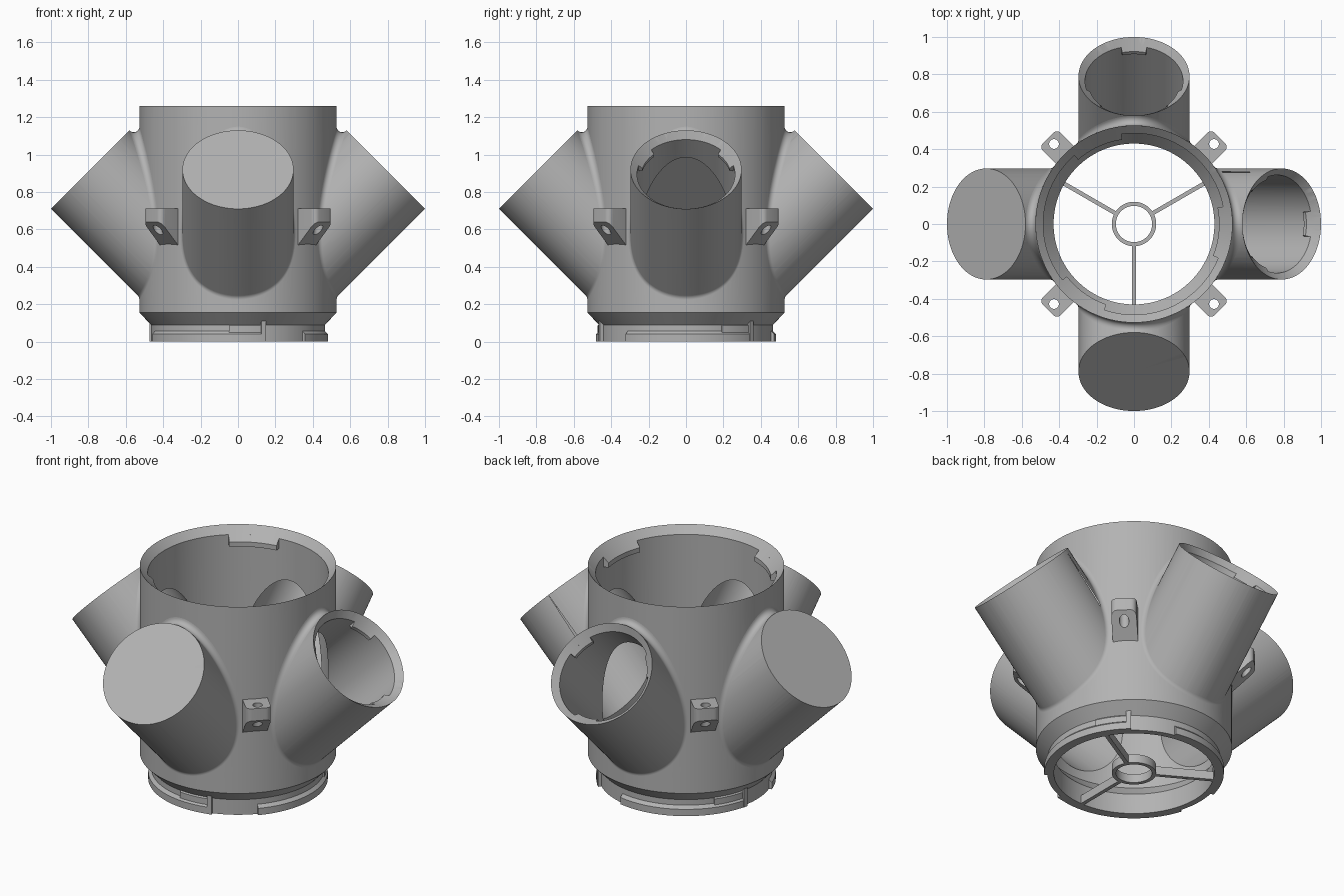
import bpy, bmesh, math
from mathutils import Matrix, Vector

cube = bpy.data.objects.get("Cube")
if cube:
    bpy.data.objects.remove(cube)

grey = bpy.data.materials.new("plain grey")
grey.use_nodes = True
colour = (0.45, 0.45, 0.45, 1)
grey.diffuse_color = colour
grey.node_tree.nodes["Principled BSDF"].inputs["Base Color"].default_value = colour

BODY_R, ARM_R, FILLET_R = 0.527, 0.297, 0.03
BODY_BORE, ARM_BORE = 0.485, 0.262
TOP, ARM_END, ARM_BASE = 1.26, 1.117, 0.13
C = math.sqrt(0.5)


def finish(name, bm, matrix=Matrix(), recalc=True):
    bmesh.ops.remove_doubles(bm, verts=bm.verts, dist=1e-5)
    if recalc:
        bmesh.ops.recalc_face_normals(bm, faces=bm.faces)
    mesh = bpy.data.meshes.new(name)
    bm.to_mesh(mesh)
    bm.free()
    mesh.transform(matrix)
    mesh.materials.append(grey)
    ob = bpy.data.objects.new(name, mesh)
    bpy.context.collection.objects.link(ob)
    return ob


def revolve(name, profile, start=0, end=360, steps=128, matrix=Matrix()):
    """Sweep a closed (radius, height) profile around the local z axis."""
    bm = bmesh.new()
    rows = []
    for i in range(steps + 1):
        a = math.radians(start + (end - start) * i / steps)
        rows.append([bm.verts.new((r * math.cos(a), r * math.sin(a), z)) for r, z in profile])
    n = len(profile)
    for p, q in zip(rows, rows[1:]):
        for k in range(n):
            m = (k + 1) % n
            bm.faces.new((p[k], p[m], q[m], q[k]))
    if end - start < 360:
        bm.faces.new(rows[0])
        bm.faces.new(rows[-1])
    return finish(name, bm, matrix)


def boolean(target, cutter, operation):
    mod = target.modifiers.new("cut", 'BOOLEAN')
    mod.operation, mod.solver, mod.object = operation, 'EXACT', cutter
    bpy.context.view_layer.objects.active = target
    bpy.ops.object.modifier_apply(modifier=mod.name)
    bpy.data.objects.remove(cutter)


def prism(name, outline, half_width, matrix):
    """Extrude an (x, z) outline along y, both ways."""
    bm = bmesh.new()
    face = bm.faces.new([bm.verts.new((x, -half_width, z)) for x, z in outline])
    new = bmesh.ops.extrude_face_region(bm, geom=[face])["geom"]
    bmesh.ops.translate(bm, vec=(0, 2 * half_width, 0),
                        verts=[v for v in new if isinstance(v, bmesh.types.BMVert)])
    # round the outer upright edges
    far = max(x for x, z in outline)
    tips = [e for e in bm.edges if all(abs(v.co.x - far) < 1e-5 for v in e.verts)
            and abs(e.verts[0].co.y - e.verts[1].co.y) < 1e-5]
    if name == "mounting_lug":
        bmesh.ops.bevel(bm, geom=tips, offset=0.03, segments=5, affect='EDGES', profile=0.5)
    return finish(name, bm, matrix)


def fillet(matrix):
    """Rolling-ball blend between an arm and the body."""
    bm = bmesh.new()
    rows, centres = [], []
    big, small = BODY_R + FILLET_R, ARM_R + FILLET_R
    for i in range(129):
        t = math.tau * i / 128
        y = small * math.cos(t)
        x = math.sqrt(big * big - y * y)
        centre = Vector((x, y, x + small * math.sin(t) / C + ARM_BASE))
        to_arm = -Vector((-C * math.sin(t), math.cos(t), C * math.sin(t)))
        to_body = -Vector((x, y, 0)) / big
        rows.append([bm.verts.new(centre + FILLET_R * to_arm.slerp(to_body, k / 8)) for k in range(9)])
        centres.append(centre)
    for p, q, c in zip(rows, rows[1:], centres):
        for k in range(8):
            f = bm.faces.new((p[k], p[k + 1], q[k + 1], q[k]))
            f.normal_update()
            if f.normal.dot(c - f.calc_center_median()) < 0:
                f.normal_flip()
    return finish("arm_fillet", bm, matrix, recalc=False)


# Arm frame: local z runs outward and up at 45 degrees
tilt = Matrix(((0, -C, C, 0), (1, 0, 0, 0), (0, C, C, ARM_BASE), (0, 0, 0, 1)))
turns = [Matrix.Rotation(math.radians(a), 4, 'Z') for a in (0, 90, 180, 270)]

# Body: solid outside, joined by arms, then hollowed
body = revolve("body", [(0, 0), (0.465, 0), (0.465, 0.09), (BODY_R, 0.155), (BODY_R, TOP), (0, TOP)])
for turn in turns:
    arm = revolve("arm", [(0, 0.4), (ARM_R, 0.4), (ARM_R, ARM_END), (0, ARM_END)],
                  steps=96, matrix=turn @ tilt)
    boolean(body, arm, 'UNION')
bore = revolve("bore", [(0, -0.1), (0.43, -0.1), (0.43, 0.12), (BODY_BORE, 0.19),
                        (BODY_BORE, TOP - BODY_R + BODY_BORE), (BODY_R + 0.01, TOP + 0.01), (0, TOP + 0.01)])
boolean(body, bore, 'DIFFERENCE')
for turn in turns:
    bore = revolve("arm_bore", [(0, 0.2), (ARM_BORE, 0.2), (ARM_BORE, ARM_END - ARM_R + ARM_BORE),
                                (ARM_R + 0.01, ARM_END + 0.01), (0, ARM_END + 0.01)],
                   steps=96, matrix=turn @ tilt)
    boolean(body, bore, 'DIFFERENCE')
parts = [body]

# Arm blends and the three inward locking tabs of each arm
for turn in turns:
    parts.append(fillet(turn))
    for a in (30, 150, 270):
        e = ARM_END
        parts.append(revolve("arm_tab", [(0.272, e - 0.025), (0.242, e - 0.055), (0.242, e - 0.075),
                                         (0.272, e - 0.075)], a - 15, a + 15, 10, turn @ tilt))

for a in (0, 120, 240):
    # Locking tabs inside the top rim
    parts.append(revolve("top_tab", [(0.495, TOP - 0.032), (0.455, TOP - 0.072), (0.455, TOP - 0.1),
                                     (0.495, TOP - 0.1)], a + 98, a + 131, 12))
    # Bayonet flange, ramp and stop around the base
    parts.append(revolve("base_flange", [(0.45, 0), (0.482, 0), (0.482, 0.04), (0.465, 0.057), (0.45, 0.057)],
                         a + 78, a + 168, 32))
    parts.append(revolve("base_ramp", [(0.45, 0.05), (0.473, 0.05), (0.473, 0.085), (0.465, 0.095), (0.45, 0.095)],
                         a + 144, a + 165, 8))
    parts.append(revolve("base_stop", [(0.45, 0), (0.484, 0), (0.484, 0.11), (0.45, 0.11)], a + 165, a + 168, 2))
    # Spokes across the base
    parts.append(prism("spoke", [(0.11, 0), (0.44, 0), (0.44, 0.05), (0.11, 0.05)], 0.011,
                       Matrix.Rotation(math.radians(a + 30), 4, 'Z')))

# Centre hub
parts.append(revolve("hub", [(0.097, 0), (0.119, 0), (0.119, 0.05), (0.097, 0.05)], steps=64))

# Drilled mounting lugs between the arms
for a in (45, 135, 225, 315):
    spin = Matrix.Rotation(math.radians(a), 4, 'Z')
    lug = prism("mounting_lug", [(0.505, 0.5), (0.65, 0.64), (0.65, 0.712), (0.505, 0.712)], 0.068, spin)
    hole = revolve("lug_hole", [(0, 0.4), (0.026, 0.4), (0.026, 0.8), (0, 0.8)], steps=32,
                   matrix=spin @ Matrix.Translation((0.605, 0, 0)))
    boolean(lug, hole, 'DIFFERENCE')
    parts.append(lug)

# Smooth round surfaces, keep hard edges
bpy.ops.object.select_all(action='DESELECT')
for ob in parts:
    ob.select_set(True)
bpy.context.view_layer.objects.active = body
bpy.ops.object.shade_smooth_by_angle(angle=math.radians(30))
